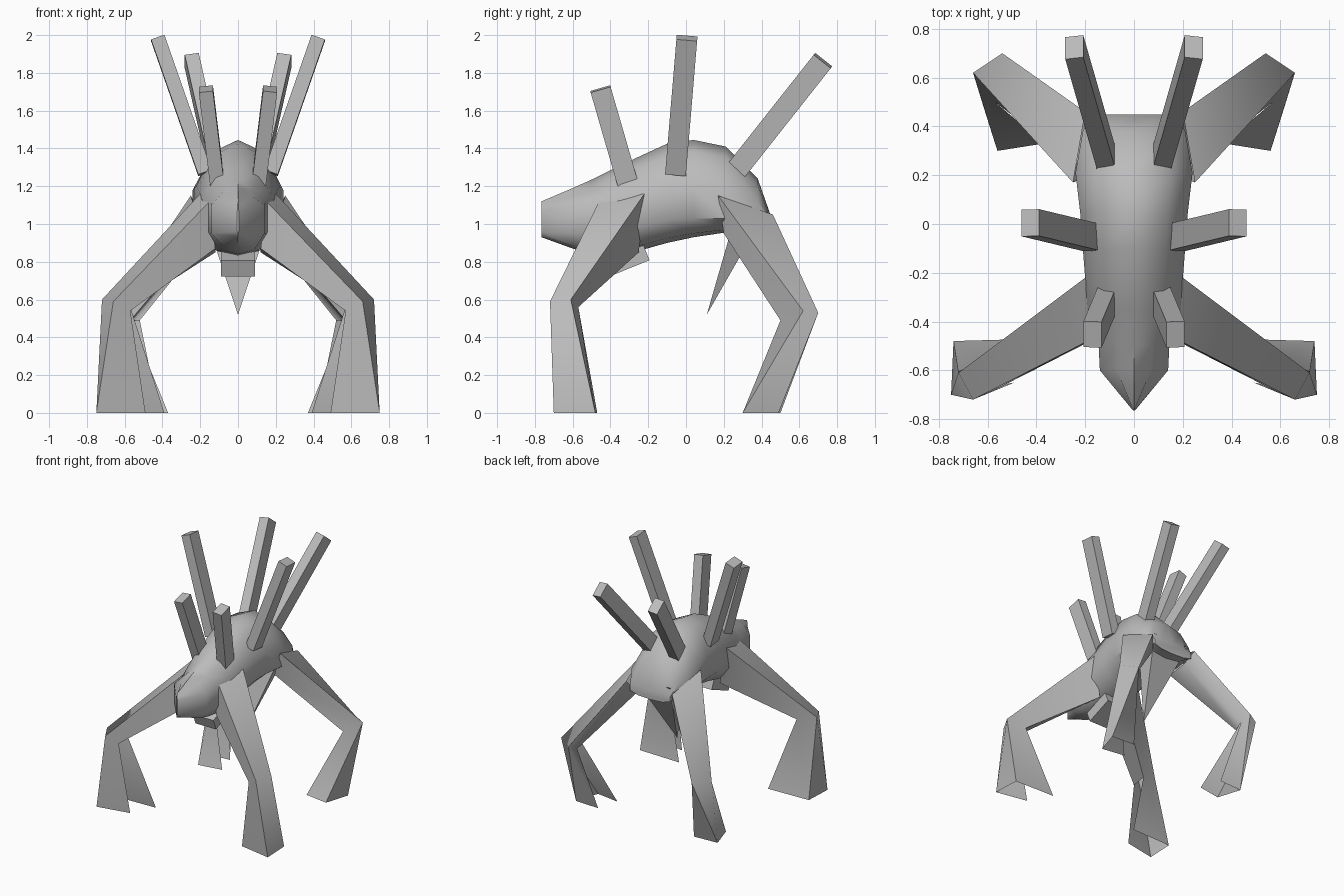
import bpy, bmesh, math
from mathutils import Vector

cube = bpy.data.objects.get("Cube")
if cube:
    bpy.data.objects.remove(cube)

grey = bpy.data.materials.new("stone_grey")
grey.use_nodes = True
shade = (0.5, 0.5, 0.5, 1)
grey.diffuse_color = shade
grey.node_tree.nodes["Principled BSDF"].inputs["Base Color"].default_value = shade


def finish(name, bm, smooth=None):
    """Turn a bmesh into a named object, optionally smooth shaded."""
    bmesh.ops.recalc_face_normals(bm, faces=bm.faces)
    mesh = bpy.data.meshes.new(name)
    bm.to_mesh(mesh)
    bm.free()
    mesh.materials.append(grey)
    obj = bpy.data.objects.new(name, mesh)
    bpy.context.collection.objects.link(obj)
    if smooth:
        bpy.ops.object.select_all(action='DESELECT')
        obj.select_set(True)
        bpy.context.view_layer.objects.active = obj
        bpy.ops.object.shade_smooth_by_angle(angle=math.radians(smooth))
    return obj


def loft(name, rings, smooth, caps=(True, True), skip=lambda row, col: False):
    """Join rings of points with quads."""
    bm = bmesh.new()
    rows = [[bm.verts.new(p) for p in ring] for ring in rings]
    n = len(rows[0])
    for r in range(len(rows) - 1):
        for c in range(n):
            d = (c + 1) % n
            if not skip(r, c):
                bm.faces.new((rows[r][c], rows[r][d], rows[r + 1][d], rows[r + 1][c]))
    for use, row in zip(caps, (rows[0], rows[-1])):
        if use:
            bm.faces.new(row)
    return finish(name, bm, smooth)


def beam(name, start, end, width, depth, side):
    """Square-ended bar between two points."""
    a, b = Vector(start), Vector(end)
    axis = (b - a).normalized()
    u = (Vector(side) - axis * axis.dot(Vector(side))).normalized()
    v = axis.cross(u)
    corners = [(-1, -1), (1, -1), (1, 1), (-1, 1)]
    rings = [[p + u * i * width / 2 + v * j * depth / 2 for i, j in corners] for p in (a, b)]
    return loft(name, rings, None)


# Body and head: y, half width, top, side top, side bottom, belly
stations = [
    (-0.765, 0.004, 1.12, 1.07, 0.96, 0.93),
    (-0.60, 0.14, 1.19, 1.10, 0.95, 0.87),
    (-0.50, 0.145, 1.235, 1.11, 0.95, 0.84),
    (-0.35, 0.19, 1.31, 1.13, 0.97, 0.83),
    (-0.10, 0.21, 1.425, 1.18, 1.02, 0.90),
    (0.04, 0.22, 1.445, 1.20, 1.03, 0.93),
    (0.21, 0.24, 1.41, 1.18, 1.03, 0.955),
    (0.38, 0.21, 1.24, 1.12, 1.02, 0.96),
    (0.45, 0.175, 1.04, 1.02, 0.98, 0.955),
]
rings = []
for y, w, top, hi, lo, low in stations:
    bulge = 0.62 if y > -0.4 else 0.5
    lift = 0.74 if y > -0.4 else 0.55
    half = [(w * bulge, hi + (top - hi) * lift), (w, hi), (w, lo), (w * 0.6, lo + (low - lo) * 0.8)]
    ring = [(0, y, top)] + [(x, y, z) for x, z in half]
    ring += [(0, y, low)] + [(-x, y, z) for x, z in reversed(half)]
    rings.append(ring)
loft("body", rings, 50)

# Hanging tail spike
bm = bmesh.new()
base = [bm.verts.new(p) for p in
        ((-0.15, 0.24, 0.97), (0.15, 0.24, 0.97), (0.16, 0.43, 1.08), (-0.16, 0.43, 1.08))]
tip = bm.verts.new((0, 0.11, 0.52))
bm.faces.new(base)
for i in range(4):
    bm.faces.new((base[i], base[(i + 1) % 4], tip))
finish("tail_spike", bm)

# Jaw block
beam("jaw", (0, -0.42, 0.765), (0, -0.21, 0.85), 0.18, 0.09, (1, 0, 0))

# Legs: shoulder, knee and foot rings; the shin is a channel open inward
legs = {
    "front_leg": [
        [(0.20, -0.22, 1.16), (0.15, -0.46, 1.12), (0.12, -0.45, 0.87), (0.12, -0.25, 0.85)],
        [(0.72, -0.61, 0.60), (0.66, -0.72, 0.59), (0.57, -0.68, 0.54), (0.57, -0.57, 0.56)],
        [(0.74, -0.48, 0), (0.75, -0.70, 0), (0.49, -0.65, 0), (0.39, -0.47, 0)],
    ],
    "back_leg": [
        [(0.25, 0.17, 1.15), (0.20, 0.46, 1.05), (0.15, 0.40, 0.95), (0.18, 0.20, 0.95)],
        [(0.66, 0.62, 0.54), (0.54, 0.70, 0.53), (0.52, 0.62, 0.49), (0.57, 0.50, 0.49)],
        [(0.56, 0.30, 0), (0.62, 0.49, 0), (0.42, 0.50, 0), (0.37, 0.33, 0)],
    ],
}

# Back bars, each as base and tip of the left one
bars = {
    "front_bar": ((0.11, -0.31, 1.22), (0.17, -0.453, 1.715), 0.075, 0.11),
    "middle_bar": ((0.175, -0.055, 1.27), (0.425, 0.005, 1.985), 0.075, 0.11),
    "back_bar": ((0.11, 0.255, 1.27), (0.245, 0.725, 1.865), 0.075, 0.115),
}

for label, s in (("left", 1), ("right", -1)):
    for name, shape in legs.items():
        mirrored = [[(s * x, y, z) for x, y, z in ring] for ring in shape]
        loft(f"{label}_{name}", mirrored, 75, (False, False),
             lambda row, col: row == 1 and col == 2)
    for name, (a, b, width, depth) in bars.items():
        beam(f"{label}_{name}", (s * a[0], *a[1:]), (s * b[0], *b[1:]), width, depth, (1, 0, 0))
